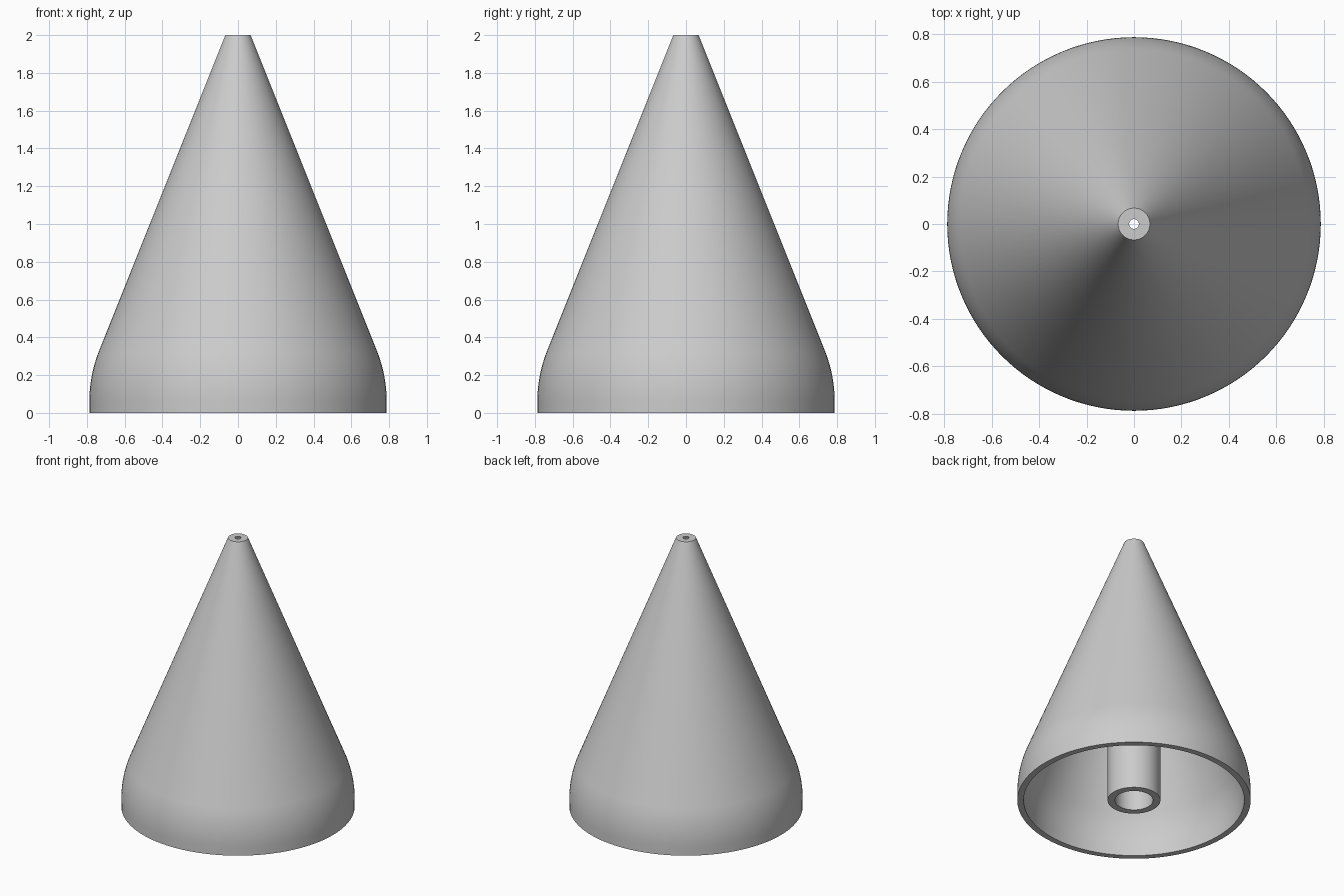
import bpy, bmesh, math

if "Cube" in bpy.data.objects:
    bpy.data.objects.remove(bpy.data.objects["Cube"])

SEGMENTS = 128
BASE_R, TOP_R, HEIGHT = 0.787, 0.067, 2.0
WALL = 0.043                       # shell thickness, measured square to the surface
TUBE_OUT, TUBE_IN = 0.178, 0.128   # central tube radii
BEND_R, BEND_Z = 0.72, 0.061       # rounded shoulder: radius and starting height
SLOPE = math.atan(0.4)             # lean of the cone wall
HOLE_R = TOP_R - WALL / math.cos(SLOPE)


def shoulder(radius, steps=12):
    """Arc from the upright skirt to the sloping wall, bottom to top."""
    cx = BASE_R - BEND_R
    return [(cx + radius * math.cos(SLOPE * i / steps),
             BEND_Z + radius * math.sin(SLOPE * i / steps))
            for i in range(steps + 1)]


def inner_height(r):
    """Height at which the inside of the cone wall has radius r."""
    return HEIGHT - (r - HOLE_R) / math.tan(SLOPE)


# Closed section: outer wall, tip hole, tube bore, tube outside, inner wall
profile = [(BASE_R, 0)] + shoulder(BEND_R)
profile += [(TOP_R, HEIGHT), (HOLE_R, HEIGHT)]
profile += [(TUBE_IN, inner_height(TUBE_IN)), (TUBE_IN, 0)]
profile += [(TUBE_OUT, 0), (TUBE_OUT, inner_height(TUBE_OUT))]
profile += shoulder(BEND_R - WALL)[::-1] + [(BASE_R - WALL, 0)]

# Revolve the section around z
bm = bmesh.new()
rings = []
for r, z in profile:
    rings.append([bm.verts.new((r * math.cos(a), r * math.sin(a), z))
                  for a in (2 * math.pi * i / SEGMENTS for i in range(SEGMENTS))])
for k, low in enumerate(rings):
    high = rings[(k + 1) % len(rings)]
    for i in range(SEGMENTS):
        j = (i + 1) % SEGMENTS
        bm.faces.new((low[i], low[j], high[j], high[i]))
bmesh.ops.recalc_face_normals(bm, faces=bm.faces)

mesh = bpy.data.meshes.new("hollow_cone_with_tube")
bm.to_mesh(mesh)
bm.free()
cone = bpy.data.objects.new("hollow_cone_with_tube", mesh)
bpy.context.collection.objects.link(cone)

# Plain grey material
grey = bpy.data.materials.new("light_grey")
grey.diffuse_color = (0.6, 0.6, 0.6, 1)
grey.use_nodes = True
grey.node_tree.nodes["Principled BSDF"].inputs["Base Color"].default_value = grey.diffuse_color
mesh.materials.append(grey)

# Smooth walls, crisp rims
bpy.context.view_layer.objects.active = cone
cone.select_set(True)
bpy.ops.object.shade_smooth_by_angle(angle=math.radians(30))
